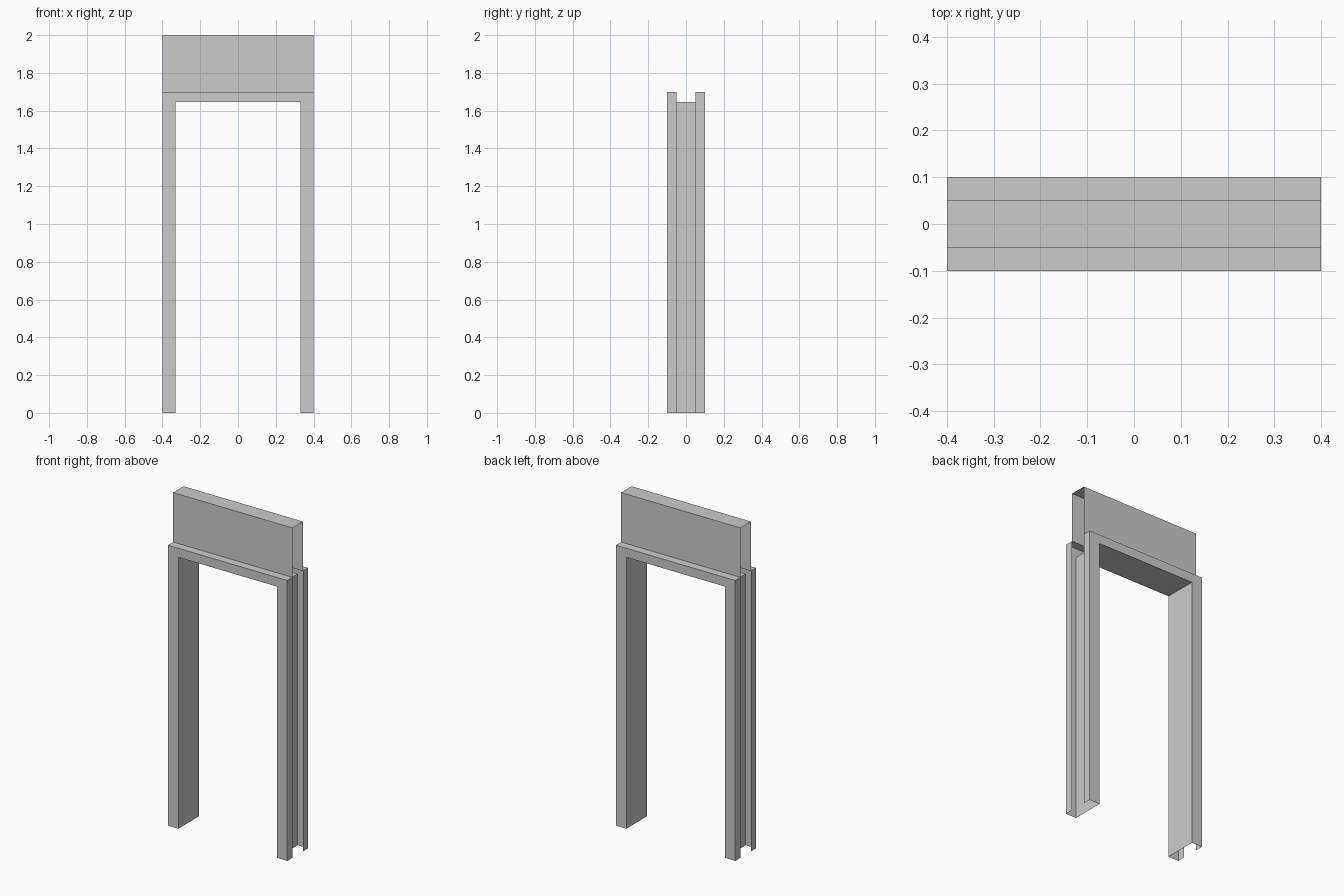
import bpy, bmesh

if "Cube" in bpy.data.objects:
    bpy.data.objects.remove(bpy.data.objects["Cube"])

HALF_W, HEAD_Z = 0.4, 1.7         # outer edge of frame
IN_W, IN_Z = 0.33, 1.645          # clear opening
DEPTH, WALL = 0.1, 0.05           # half depth of frame and of wall
TOP_Z = 2.0


def loft(name, rings):
    """Skin consecutive open rings of points with quads."""
    bm = bmesh.new()
    rows = [[bm.verts.new(p) for p in ring] for ring in rings]
    for a, b in zip(rows, rows[1:]):
        for j in range(len(a) - 1):
            bm.faces.new((a[j], a[j + 1], b[j + 1], b[j]))
    mesh = bpy.data.meshes.new(name)
    bm.to_mesh(mesh)
    bm.free()
    obj = bpy.data.objects.new(name, mesh)
    bpy.context.collection.objects.link(obj)
    return obj


# Door frame: open channel section (lip, face, lining, face, lip) swept up, across and down
section = [("out", -WALL), ("out", -DEPTH), ("in", -DEPTH),
           ("in", DEPTH), ("out", DEPTH), ("out", WALL)]
path = [(-1, 0), (-1, 1), (1, 1), (1, 0)]
size = {"out": (HALF_W, HEAD_Z), "in": (IN_W, IN_Z)}
loft("door_frame", [[(sx * size[k][0], y, sz * size[k][1]) for k, y in section]
                    for sx, sz in path])

# Wall panel above the door: front, top and back skins, open at the ends
wall = [(WALL, HEAD_Z), (WALL, TOP_Z), (-WALL, TOP_Z), (-WALL, HEAD_Z)]
loft("wall_above_door", [[(x, y, z) for y, z in wall] for x in (HALF_W, -HALF_W)][::-1])
